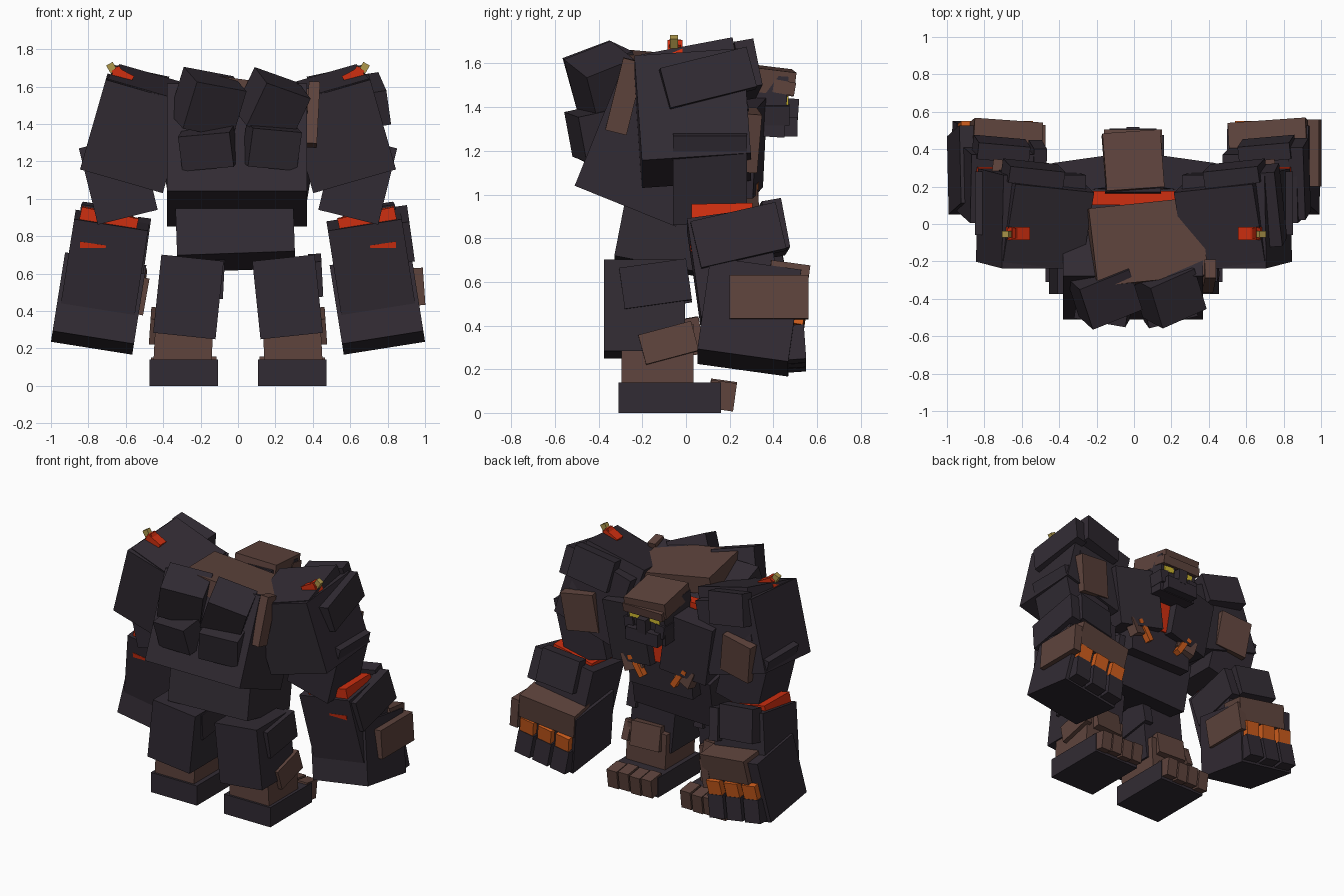
import bpy
from math import radians
from mathutils import Euler


def mat(name, r, g, b):
    m = bpy.data.materials.new(name)
    m.diffuse_color = (r, g, b, 1)
    return m


STONE = mat("dark_stone", .031, .024, .033)
CLAY = mat("brown_stone", .112, .057, .046)
LAVA = mat("red_lava", .62, .028, .005)
EMBER = mat("orange_ember", .62, .11, .012)
GOLD = mat("gold_flame", .42, .31, .07)
EYE = mat("yellow_eye", .62, .48, .03)


def box(name, loc, size, rot=(0, 0, 0), m=STONE):
    bpy.ops.mesh.primitive_cube_add(size=1, location=loc,
                                    rotation=Euler([radians(a) for a in rot]))
    ob = bpy.context.object
    ob.name = name
    ob.scale = size
    ob.data.materials.append(m)
    return ob


def pair(name, loc, size, rot=(0, 0, 0), m=STONE):
    # the same block on both sides, mirrored over x
    return (box("right_" + name, loc, size, rot, m),
            box("left_" + name, (-loc[0], loc[1], loc[2]), size,
                (rot[0], -rot[1], -rot[2]), m))


# torso and pelvis
box("torso", (-.005, -.162, 1.234), (.75, .5, .62), (-22, 0, 0))
box("pelvis", (-.015, -.06, .83), (.63, .48, .34), (-11, -2, 0))
box("belly", (0, .12, 1.0), (.5, .34, .3), (-4, 0, 0))
box("collar_lava", (-.01, .138, 1.38), (.46, .075, .19), (0, 0, 0), LAVA)
box("chest_lava", (-.01, .22, 1.19), (.26, .17, .28), (0, 0, 0), LAVA)
pair("chest_plate", (.225, .255, 1.22), (.34, .17, .42), (-4, 9, -8))
pair("chest_rubble", (.21, .285, 1.01), (.14, .07, .12), (8, 20, 10), CLAY)
pair("chest_crack", (.15, .31, .97), (.04, .045, .11), (0, 32, 0), EMBER)
pair("chest_chip", (.19, .31, 1.05), (.08, .045, .03), (0, 22, 0), EMBER)

# slabs and rocks on the back
box("back_slab", (.07, -.1, 1.55), (.6, .42, .12), (-5, 8, 6), CLAY)
box("side_slab", (.4, -.28, 1.45), (.06, .1, .34), (-14, 3, 0), CLAY)
box("left_upper_rock", (-.16, -.37, 1.515), (.29, .24, .27), (20, 10, 22))
box("right_upper_rock", (.185, -.37, 1.505), (.27, .24, .26), (22, 18, 24))
box("left_lower_rock", (-.16, -.43, 1.27), (.28, .16, .19), (14, -5, -10))
box("right_lower_rock", (.18, -.43, 1.28), (.27, .16, .21), (12, 5, 14))

# head, brow, eyes and jaw
box("head", (-.005, .31, 1.41), (.3, .3, .28), (-4, 0, 0))
box("crown", (-.005, .335, 1.53), (.31, .31, .11), (-7, 3, 4), CLAY)
box("brow", (-.005, .45, 1.49), (.31, .1, .06), (-10, 0, 0), CLAY)
box("nose", (-.005, .475, 1.39), (.07, .08, .1), (-4, 0, 0))
box("jaw", (-.005, .44, 1.31), (.25, .14, .09))
pair("cheek", (.12, .415, 1.365), (.07, .12, .09), (0, 8, 0), STONE)
pair("eye", (.08, .459, 1.433), (.08, .02, .042), (0, 8, 0), EYE)

# shoulders with small flame vents
pair("shoulder", (.55, .03, 1.35), (.46, .5, .5), (4, -16, 0))
pair("shoulder_cap", (.5, .02, 1.455), (.44, .43, .35), (11, -16, 6))
box("shoulder_side_plate", (.74, .1, 1.53), (.09, .41, .19), (14, -9, 4))
pair("shoulder_front_plate", (.54, .27, 1.57), (.3, .09, .22), (10, -12, 6))
pair("vent", (.62, -.05, 1.65), (.11, .07, .07), (0, -28, 0), LAVA)
pair("vent_cap", (.645, -.05, 1.68), (.05, .055, .04), (0, 35, 0), LAVA)
pair("flame", (.675, -.055, 1.7), (.04, .035, .05), (0, 30, 0), GOLD)

# arms
pair("upper_arm", (.64, .11, 1.105), (.33, .34, .42), (0, 14, 0))
pair("upper_arm_plate", (.62, .285, 1.25), (.24, .08, .27), (-4, 8, 6), CLAY)
pair("elbow_lava", (.69, .165, .89), (.31, .28, .075), (1, -12, 0), LAVA)
pair("forearm", (.71, .22, .66), (.4, .37, .46), (8, -9, 0))
for ob in pair("forearm_slit", (.74, .03, .755), (.21, .02, .034), (8, 0, 0), LAVA):
    # taper the slit toward the inner side
    for v in ob.data.vertices:
        if v.co.x * ob.location.x < 0 and v.co.z > 0:
            v.co.z = -.4
box("right_forearm_side_plate", (.885, .24, .81), (.08, .4, .22), (13, -8, 0))
box("left_forearm_side_plate", (-.52, .24, .75), (.07, .38, .22), (13, 8, 0))
pair("forearm_front_plate", (.71, .4, .845), (.28, .09, .23), (10, -8, 5))

# fists, knuckles and fingers
pair("fist", (.745, .29, .44), (.44, .42, .43), (-8, -9, 0))
box("right_hand_slab", (.725, .455, .575), (.42, .18, .17), (-8, -8, 4), CLAY)
box("left_hand_slab", (-.685, .455, .57), (.37, .18, .17), (-8, 8, -4), CLAY)
box("right_fist_plate", (.965, .38, .53), (.06, .36, .2), (0, -4, 0), CLAY)
box("left_fist_plate", (-.52, .36, .48), (.06, .34, .2), (0, 10, 0), CLAY)
for i in (-1, 0, 1):
    x, z = .75 + .14 * i, .02 * i
    pair("knuckle_%d" % (i + 2), (x - .01, .508, .43 + z), (.105, .07, .1),
         (-8, -9, 0), EMBER)
    pair("finger_%d" % (i + 2), (x + .01, .5, .295 + z), (.12, .09, .16),
         (4, -9, 0))

# legs
pair("thigh", (.265, -.19, .475), (.335, .37, .42), (0, -6, 0))
box("right_thigh_side_plate", (.415, -.14, .59), (.07, .31, .19), (8, -3, 0))
box("left_thigh_side_plate", (-.11, -.14, .58), (.07, .31, .19), (8, 3, 0))
pair("shin", (.29, -.13, .26), (.31, .33, .28), (0, -3, 0), CLAY)
pair("shin_side_plate", (.445, -.08, .32), (.05, .25, .14), (15, -4, 0), CLAY)
pair("shin_front_plate", (.28, .025, .35), (.22, .08, .17), (10, 0, 4), CLAY)

# feet and toes
pair("foot", (.29, -.075, .07), (.365, .47, .14))
for i in range(4):
    pair("toe_%d" % (i + 1), (.155 + .09 * i, .165, .085 - .006 * (i % 2)),
         (.08, .12, .13), (-8, 0, 0), CLAY)
